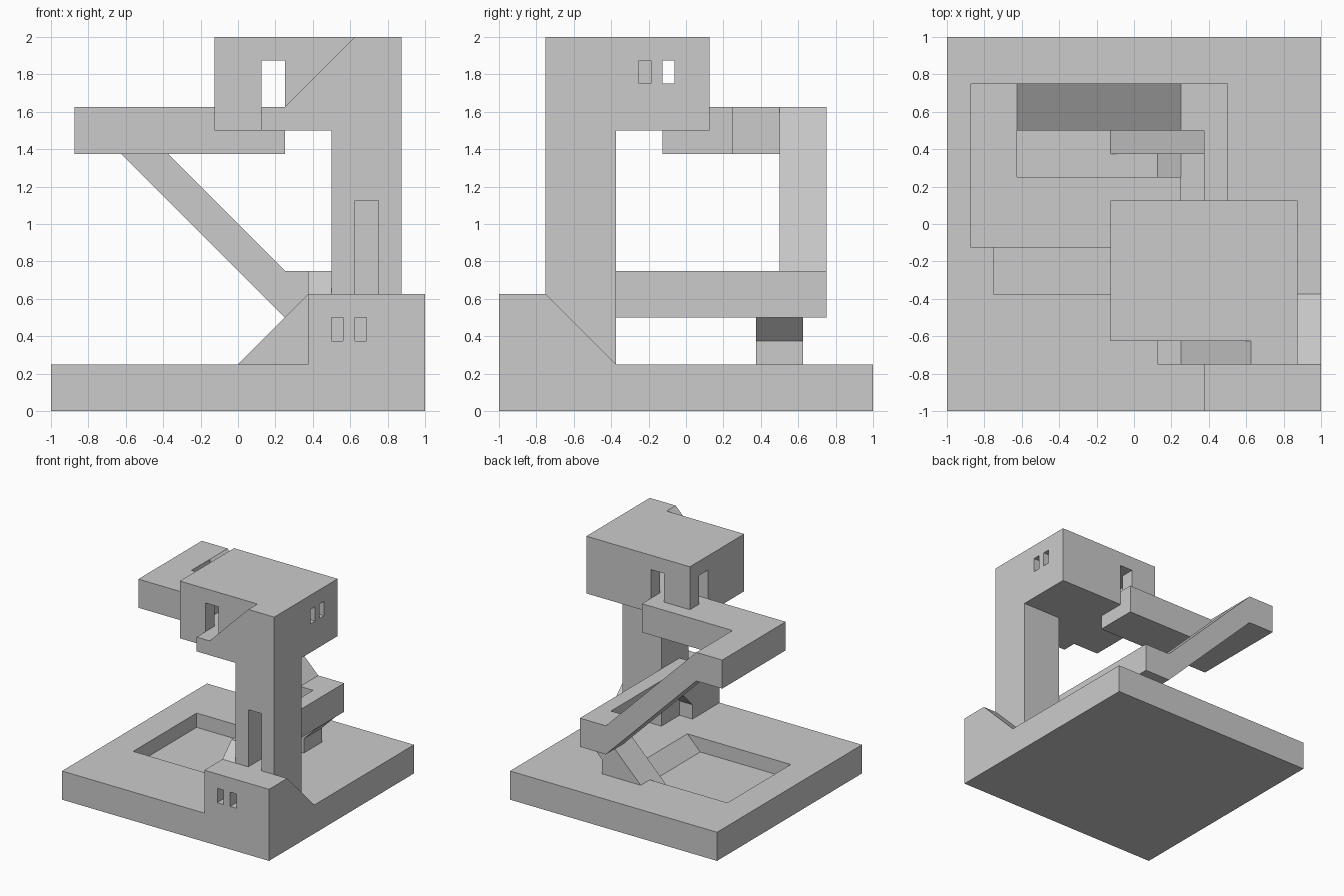
import bpy, bmesh
from mathutils import Vector

if "Cube" in bpy.data.objects:
    bpy.data.objects.remove(bpy.data.objects["Cube"])


def prism(name, plane, points, lo, hi):
    """Extrude a closed profile: 'xz' profiles run along y, 'yz' along x, 'xy' along z."""
    bm = bmesh.new()

    def place(p, d):
        a, b = p
        return {'xz': (a, d, b), 'yz': (d, a, b), 'xy': (a, b, d)}[plane]

    face = bm.faces.new([bm.verts.new(place(p, lo)) for p in points])
    ext = bmesh.ops.extrude_face_region(bm, geom=[face])
    moved = [v for v in ext['geom'] if isinstance(v, bmesh.types.BMVert)]
    bmesh.ops.translate(bm, verts=moved, vec=Vector(place((0, 0), hi - lo)))
    bmesh.ops.recalc_face_normals(bm, faces=bm.faces[:])
    mesh = bpy.data.meshes.new(name)
    bm.to_mesh(mesh)
    bm.free()
    obj = bpy.data.objects.new(name, mesh)
    bpy.context.collection.objects.link(obj)
    return obj


def box(name, x0, x1, y0, y1, z0, z1):
    return prism(name, 'xy', [(x0, y0), (x1, y0), (x1, y1), (x0, y1)], z0, z1)


def cut(target, cutter):
    cutter.hide_render = True
    mod = target.modifiers.new('cut', 'BOOLEAN')
    mod.operation, mod.solver, mod.object = 'DIFFERENCE', 'EXACT', cutter
    bpy.context.view_layer.objects.active = target
    bpy.ops.object.modifier_apply(modifier=mod.name)
    bpy.data.objects.remove(cutter)


# Ground slab with a sunken pool that has one sloped end
base = box('base', -1, 1, -1, 1, 0, .25)
cut(base, prism('pool_cutter', 'xz',
                [(-.75, .125), (.125, .125), (.3, .3), (-.75, .3)], -.375, .5))

# Entrance block: sloped back, plus a corbelled left end under the walkway
block = prism('entrance_block', 'yz',
              [(-1, .25), (-.375, .25), (-.75, .625), (-1, .625)], .5, 1)
prism_left = prism('entrance_block_left', 'yz',
                   [(-1, .25), (-.625, .25), (-.625, .375), (-.5, .5),
                    (-.625, .625), (-1, .625)], .375, .5)
for x in (.5, .625):
    cut(block, box('window_cutter', x, x + .0625, -1.1, -.875, .375, .5))

# Tower with a doorway
tower = box('tower', .5, .875, -.75, -.375, .25, 1.5)
cut(tower, box('door_cutter', .625, .75, -.8, -.5, .625, 1.125))

# Upper room: hollow, three doorways and two small windows
room = box('upper_room', -.125, .875, -.625, .125, 1.5, 2)
cut(room, box('hollow_cutter', 0, .75, -.5, 0, 1.625, 1.875))
cut(room, box('door_cutter', .125, .25, -.7, .2, 1.625, 1.875))
cut(room, box('side_door_cutter', -.2, .1, -.125, 0, 1.625, 1.875))
for y in (-.25, -.125):
    cut(room, box('window_cutter', .7, .95, y, y + .0625, 1.75, 1.875))

# Front balcony with a sloped parapet
prism('balcony', 'xz', [(.125, 1.5), (.875, 1.5), (.875, 2), (.625, 2),
                        (.25, 1.625), (.125, 1.625)], -.75, -.625)

# Upper L-shaped walkway
prism('upper_walkway', 'xy', [(-.875, -.125), (.25, -.125), (.25, .25), (-.625, .25),
                              (-.625, .75), (-.875, .75)], 1.375, 1.625)

# Long ramp joining the upper and lower walkways
prism('long_ramp', 'xz', [(-.625, 1.625), (-.625, 1.375), (.25, .5), (.25, .75)], .5, .75)

# Lower walkway: narrow run with a sloped front end, and the landing
prism('lower_walkway', 'yz', [(-.75, .625), (-.625, .5), (.75, .5), (.75, .75),
                              (-.625, .75)], .375, .5)
box('lower_landing', .25, .375, .5, .75, .5, .75)

# Pool ramp with a corbel carrying the lower walkway
prism('pool_ramp', 'xz', [(-.125, .125), (-.1, .1), (.375, .1), (.375, .375),
                          (.5, .5), (.375, .625)], .375, .625)
